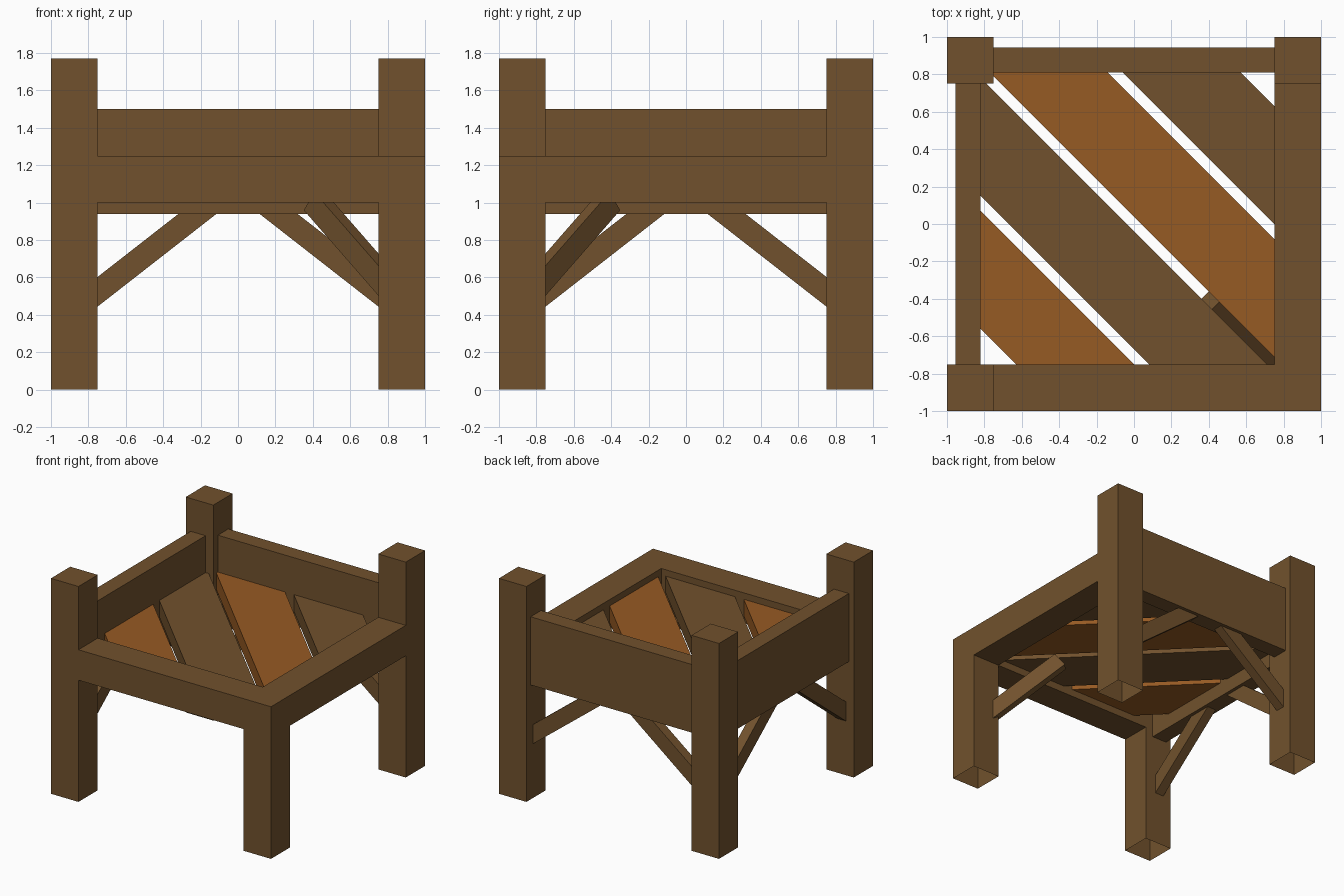
import bpy, bmesh, math
from mathutils import Vector

if "Cube" in bpy.data.objects:
    bpy.data.objects.remove(bpy.data.objects["Cube"])


def material(name, rgb):
    m = bpy.data.materials.new(name)
    m.diffuse_color = (*rgb, 1)
    m.use_nodes = True
    m.node_tree.nodes["Principled BSDF"].inputs["Base Color"].default_value = m.diffuse_color
    return m


BROWN = material("brown wood", (0.165, 0.083, 0.026))
ORANGE = material("orange wood", (0.305, 0.103, 0.017))


def finish(name, bm, mat):
    bmesh.ops.recalc_face_normals(bm, faces=bm.faces)
    me = bpy.data.meshes.new(name)
    bm.to_mesh(me)
    bm.free()
    me.materials.append(mat)
    ob = bpy.data.objects.new(name, me)
    bpy.context.collection.objects.link(ob)
    return ob


def box_bm(lo, hi):
    bm = bmesh.new()
    bmesh.ops.create_cube(bm, size=1)
    for v in bm.verts:
        v.co = [lo[i] + (v.co[i] + 0.5) * (hi[i] - lo[i]) for i in range(3)]
    return bm


def beam(name, lo, hi):
    finish(name, box_bm(lo, hi), BROWN)


def post(name, sx, sy, height):
    # square post, open underneath
    xs, ys = sorted((sx * 0.75, sx)), sorted((sy * 0.75, sy))
    bm = box_bm((xs[0], ys[0], 0), (xs[1], ys[1], height))
    bmesh.ops.recalc_face_normals(bm, faces=bm.faces)
    under = [f for f in bm.faces if f.calc_center_median().z < 0.01]
    bmesh.ops.delete(bm, geom=under, context='FACES')
    finish(name, bm, BROWN)


def brace(name, start, direction, slope, run, depth=0.125, width=0.08):
    # square-ended sloping bar; start is the underside where it leaves the post
    d = Vector((*direction, 0)).normalized()
    side = Vector((-d.y, d.x, 0)) * width / 2
    up = Vector((0, 0, 1))
    along = d + up * slope
    normal = (up - d * slope).normalized() * depth
    a, b = Vector(start) - along * 0.12, Vector(start) + along * run
    bm = bmesh.new()
    ring = [bm.verts.new(p - side) for p in (a, b, b + normal, a + normal)]
    face = bm.faces.new(ring)
    ext = bmesh.ops.extrude_face_region(bm, geom=[face])
    moved = [g for g in ext["geom"] if isinstance(g, bmesh.types.BMVert)]
    bmesh.ops.translate(bm, verts=moved, vec=side * 2)
    # the starting face stays as the cap on the other side
    finish(name, bm, BROWN)


def plank(name, u0, u1, mat):
    # floor board running diagonally, trimmed to the frame opening
    bm = box_bm((-0.82, -0.75, 1.06), (0.75, 0.81, 1.197))
    for u, s in ((u0, -1), (u1, 1)):
        geom = bm.verts[:] + bm.edges[:] + bm.faces[:]
        bmesh.ops.bisect_plane(bm, geom=geom, plane_co=(u / 2, u / 2, 0),
                               plane_no=(s, s, 0), clear_outer=True)
        bmesh.ops.holes_fill(bm, edges=[e for e in bm.edges if e.is_boundary])
    finish(name, bm, mat)


# corner posts
post("front_left_post", -1, -1, 1.77)
post("back_left_post", -1, 1, 1.77)
post("back_right_post", 1, 1, 1.77)
post("front_right_post", 1, -1, 1.25)

# low thick beams at front and right
beam("front_beam", (-0.75, -1, 1.0), (0.75, -0.75, 1.25))
beam("right_beam", (0.75, -0.75, 1.0), (1, 0.75, 1.25))

# tall thin boards at back and left
beam("back_board", (-0.75, 0.81, 0.94), (0.75, 0.945, 1.5))
beam("left_board", (-0.955, -0.75, 0.94), (-0.82, 0.75, 1.5))

# diagonal floor
for i, (u0, u1) in enumerate(((-1.38, -0.75), (-0.67, -0.04), (0.04, 0.67), (0.75, 1.38))):
    plank(f"floor_plank_{i + 1}", u0, u1, BROWN if i % 2 else ORANGE)

# braces under the tall boards
for s, a, b in ((-1, "left", "front"), (1, "right", "back")):
    brace(f"back_brace_{a}", (s * 0.75, 0.8775, 0.445), (-s, 0), 0.78, 0.66)
    brace(f"left_brace_{b}", (-0.8875, s * 0.75, 0.445), (0, -s), 0.78, 0.66)

# brace from the short post to the floor
brace("corner_brace", (0.75, -0.75, 0.536), (-1, 1), 0.81, 0.523)
